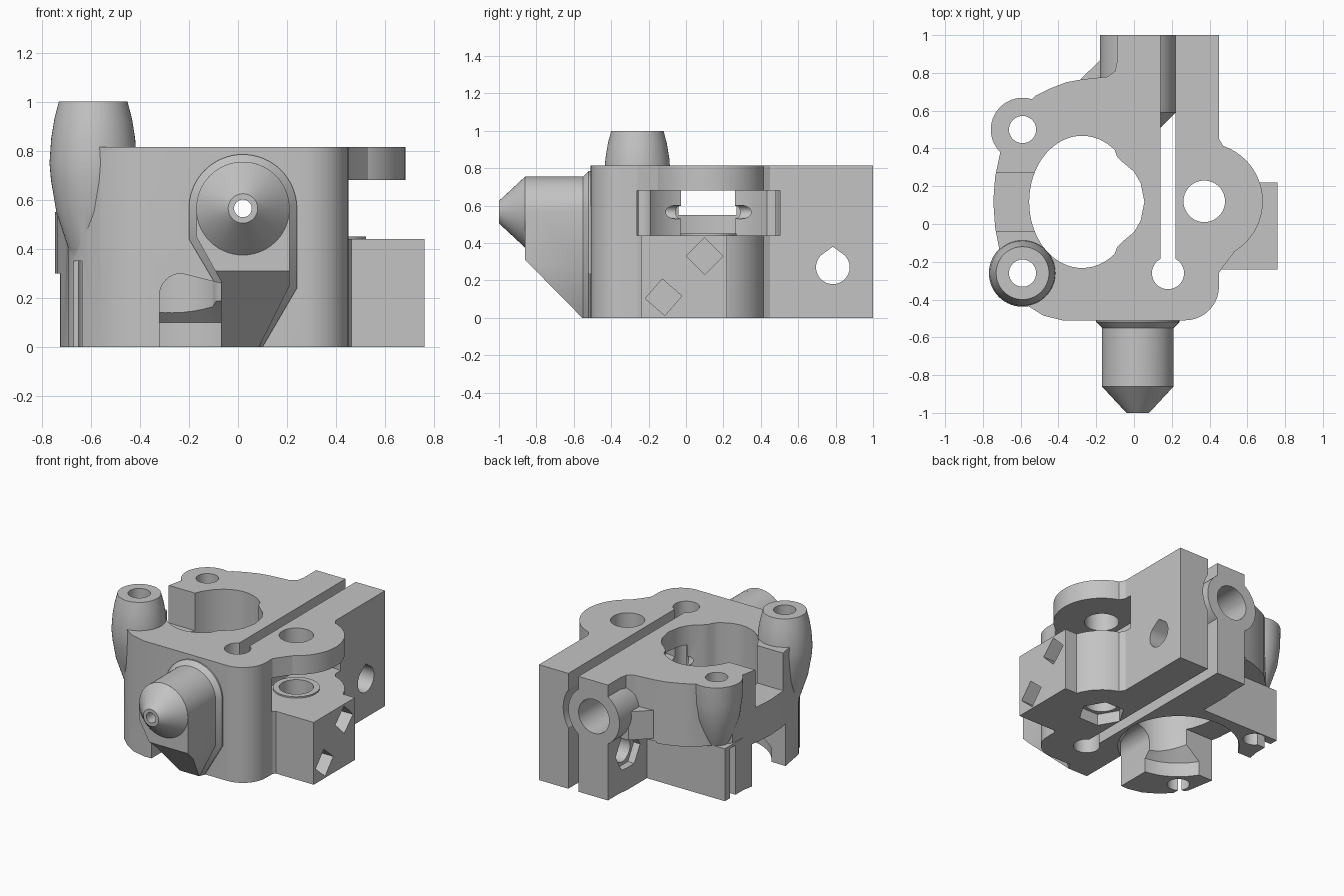
import bpy, bmesh
from math import sin, cos, radians
from mathutils import Matrix, Vector

if "Cube" in bpy.data.objects:
    bpy.data.objects.remove(bpy.data.objects["Cube"])

grey = bpy.data.materials.new("light grey")
grey.use_nodes = True
grey.diffuse_color = (0.55, 0.55, 0.55, 1)
grey.node_tree.nodes["Principled BSDF"].inputs["Base Color"].default_value = (0.55, 0.55, 0.55, 1)

UP = Matrix.Identity(4)
FRONT = Matrix.Rotation(radians(90), 4, 'X')                      # (x, z) outline, depth = -y
SIDE = Matrix(((0, 0, 1, 0), (1, 0, 0, 0), (0, 1, 0, 0), (0, 0, 0, 1)))  # (y, z) outline, depth = x
TOP = .815


def arc(cx, cy, r, a0=0, a1=360, n=32, ry=None):
    steps = n if a1 - a0 == 360 else n + 1
    angles = [radians(a0 + (a1 - a0) * i / n) for i in range(steps)]
    return [(cx + r * cos(a), cy + (ry or r) * sin(a)) for a in angles]


def loft(name, rings, matrix=UP):
    """Closed solid through matching rings of points."""
    bm = bmesh.new()
    loops = [[bm.verts.new(matrix @ Vector(p)) for p in ring] for ring in rings]
    n = len(loops[0])
    for a, b in zip(loops, loops[1:]):
        for i in range(n):
            j = (i + 1) % n
            bm.faces.new((a[i], a[j], b[j], b[i]))
    bm.faces.new(loops[0])
    bm.faces.new(loops[-1])
    bmesh.ops.recalc_face_normals(bm, faces=bm.faces)
    mesh = bpy.data.meshes.new(name)
    bm.to_mesh(mesh)
    bm.free()
    mesh.materials.append(grey)
    obj = bpy.data.objects.new(name, mesh)
    bpy.context.scene.collection.objects.link(obj)
    return obj


def prism(name, pts, lo, hi, matrix=UP):
    return loft(name, [[(x, y, h) for x, y in pts] for h in (lo, hi)], matrix)


def lathe(name, cx, cy, profile, matrix=UP, n=56):
    return loft(name, [[(x, y, h) for x, y in arc(cx, cy, r, n=n)] for r, h in profile], matrix)


def box(name, x0, x1, y0, y1, z0, z1):
    return prism(name, [(x0, y0), (x1, y0), (x1, y1), (x0, y1)], z0, z1)


def combine(target, others, operation):
    """Boolean each helper into the target, then drop the helper."""
    for other in others:
        mod = target.modifiers.new("boolean", 'BOOLEAN')
        mod.operation, mod.solver, mod.object = operation, 'EXACT', other
        bpy.context.view_layer.update()
        graph = bpy.context.evaluated_depsgraph_get()
        mesh = bpy.data.meshes.new_from_object(target.evaluated_get(graph))
        target.modifiers.clear()
        target.data = mesh
        bpy.data.objects.remove(other)


# Main housing outline, anticlockwise from the front left
outline = [(-.38, -.51)] + arc(.27, -.33, .18, -90, 0, 10)
outline += [(.45, 1), (-.09, 1), (-.09, .86), (-.10, .81), (-.14, .78), (-.28, .765),
            (-.36, .75), (-.45, .715), (-.52, .68), (-.6, .6), (-.7, .48), (-.71, .37), (-.735, .25),
            (-.745, .12), (-.735, -.02), (-.71, -.15), (-.69, -.27), (-.64, -.36),
            (-.56, -.435), (-.48, -.485)]
housing = prism("housing", outline, 0, TOP)

# Round ear, its fillets, and the mounting posts
PIVOT = (.372, .12)
POSTS = {-.26: [(.06, .3), (.1, .4), (.15, .55), (.172, .68), (.178, .75), (.171, .85), (.158, .93), (.14, 1)],
         .5: [(.06, .3), (.1, .4), (.148, .55), (.165, .68), (.168, TOP)]}
adds = [lathe("ear", *PIVOT, [(.31, 0), (.31, TOP)]),
        prism("ear_back_fillet", [(.4, .36), (.53, .36), (.48, .4), (.45, .45), (.4, .45)], 0, TOP),
        prism("ear_front_fillet", [(.4, -.1), (.53, -.15), (.48, -.215), (.45, -.26), (.4, -.26)], 0, TOP)]
adds += [lathe("post", -.59, y, profile) for y, profile in POSTS.items()]
combine(housing, adds, 'UNION')

# Clamp slit, clearance for the rear boss, gear cavity, lower back step
combine(housing, [
    box("slit", .14, .22, -.26, 1.1, -.1, 1),
    lathe("slit_end", .18, -.26, [(.085, -.1), (.085, 1)]),
    prism("boss_clearance", arc(.02, .565, .24, -60, 60), -1.1, -.51, FRONT),
    lathe("gear_cavity", *PIVOT, [(.39, .44), (.39, .68)], n=80),
    box("back_step", -1, -.1, .58, 1.1, -.1, .37),
], 'DIFFERENCE')

# Side block, rear boss with brace, square back foot, front flange and nozzle block
flange = arc(.02, .565, .22, 0, 180) + [(-.2, .44), (-.07, .22), (-.07, 0), (.1, 0), (.24, .24)]
inner = arc(.02, .565, .19, 0, 180) + [(-.17, .45), (-.07, .27), (-.07, 0), (.085, 0), (.21, .25)]
nozzle_block = prism("nozzle_block", inner, .45, .86, FRONT)
under = [(-.87, .32), (-.555, 0), (-.555, -.1), (-1.1, -.1), (-1.1, .32)]
combine(nozzle_block, [prism("underside_slope", under, -1, 1, SIDE)], 'DIFFERENCE')
flange_plate = loft("flange", [[(x, z, d) for x, z in pts] for pts, d in
                               ((flange, .45), (flange, .52), (inner, .55))], FRONT)
combine(housing, [
    box("side_block", .4, .76, -.24, .22, 0, .44),
    lathe("bearing_lip", *PIVOT, [(.15, .4), (.15, .45)]),
    lathe("rear_boss", .02, .565, [(.2, -1), (.2, -.59), (.12, -.51)], FRONT),
    prism("rear_brace", [(-.3, .7), (-.05, .7), (-.05, .88), (-.165, .88), (-.28, .77)], .4, .6),
    box("back_foot", -.71, -.5, .3, .58, 0, .37),
    flange_plate, nozzle_block,
    lathe("nozzle_cone", .02, .565, [(.19, .8), (.19, .86), (.06, 1)], FRONT),
], 'UNION')

# Central bore with its bulge toward the gear, widened at the bottom
CY = .117
half = [(-.09, .24), (-.06, .21), (0, .16), (.035, .1)]
bulge = [(x, CY - y) for x, y in half] + [(.055, CY)] + [(x, CY + y) for x, y in reversed(half)]
bore = arc(-.275, CY, .28, 52, 308, 48, ry=.35) + bulge
cuts = [prism("bore", bore, -.1, 1.2),
        lathe("bore_mouth", -.275, CY, [(.39, -.1), (.39, .1), (.26, .23)])]

# Vertical holes, nut pocket and foot slots
for y in POSTS:
    cuts.append(lathe("post_hole", -.59, y, [(.072, -.1), (.072, 1.2)], n=32))
cuts.append(box("front_foot_slot", -.67, -.635, -.6, -.3, -.1, .35))
cuts.append(box("back_foot_slot", -.8, -.62, .46, .52, -.1, .35))
cuts.append(lathe("pivot_hole", *PIVOT, [(.11, -.1), (.11, 1)]))
cuts.append(lathe("pivot_pocket", *PIVOT, [(.15, -.1), (.15, .08)], n=6))

# Filament path from back to front
cuts.append(lathe("path", .02, .565, [(.12, -1.1), (.12, -.68), (.036, -.6), (.036, 1.1)], FRONT, 32))

# Clamp screw teardrop and its nut recess
tear = arc(.785, .27, .09, -225, 45, 24) + [(.785, .38)]
cuts.append(prism("clamp_hole", tear, -.5, .6, SIDE))
cuts.append(lathe("nut_recess", .785, .27, [(.13, -.3), (.13, -.05)], SIDE, 6))

# Side notch, lower side opening, rounded front opening
cuts.append(box("side_notch", -1, -.4, -.04, .27, .55, 1.2))
cuts.append(box("side_opening", -1, -.3, -.08, .3, -.1, .3))
front_opening = [(-.32, -.1), (-.07, -.1), (-.07, .26)] + arc(-.23, .21, .09, 90, 180, 8)
cuts.append(prism("front_opening", front_opening, 0, .545, FRONT))

# Square slots on the outer face of the side block
for y, z, turn in ((.1, .33, 0), (-.12, .11, 4)):
    cuts.append(prism("square_slot", arc(y, z, .098, turn, turn + 360, 4), .62, .9, SIDE))
combine(housing, cuts, 'DIFFERENCE')

bpy.ops.object.select_all(action='DESELECT')
housing.select_set(True)
bpy.context.view_layer.objects.active = housing
bpy.ops.object.shade_smooth_by_angle(angle=radians(30))
